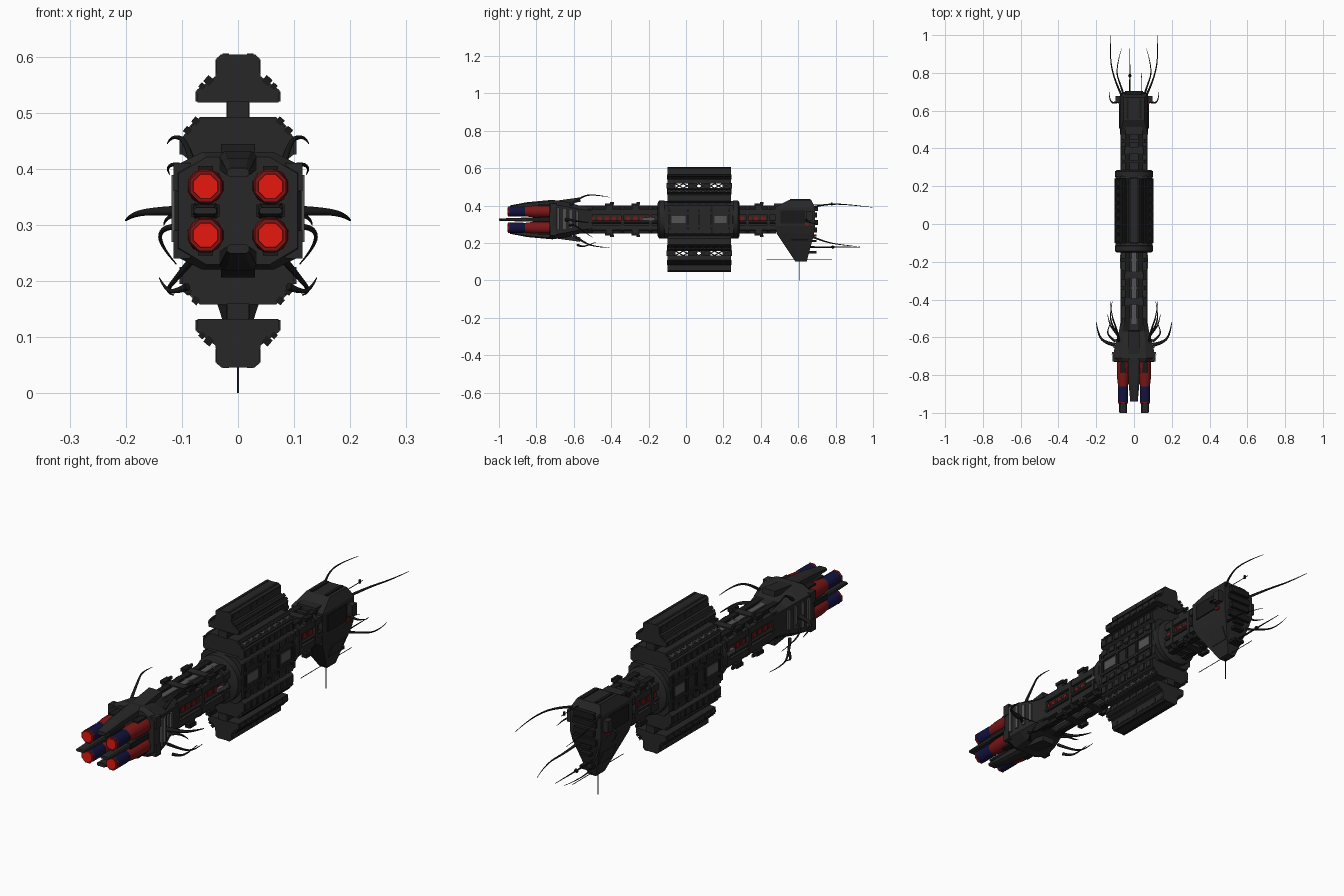
import bpy, bmesh, math
from mathutils import Vector, Matrix

if "Cube" in bpy.data.objects:
    bpy.data.objects.remove(bpy.data.objects["Cube"])

MID = 0.325
SIDES = (-1, 1)
CORNERS = [(sx, sz) for sx in SIDES for sz in SIDES]


def material(name, r, g, b):
    m = bpy.data.materials.new(name)
    m.use_nodes = True
    m.diffuse_color = (r, g, b, 1)
    m.node_tree.nodes["Principled BSDF"].inputs["Base Color"].default_value = (r, g, b, 1)
    return m


HULL = material("charcoal hull", .02, .02, .02)
BLACK = material("black trim", .01, .01, .01)
GREY = material("grey panel", .09, .09, .09)
RED = material("dark red paint", .2, .008, .008)
NAVY = material("navy paint", .006, .006, .05)
GLOW = material("bright red glow", .9, .01, .005)


def finish(name, bm, mat):
    bmesh.ops.recalc_face_normals(bm, faces=bm.faces)
    mesh = bpy.data.meshes.new(name)
    bm.to_mesh(mesh)
    bm.free()
    mesh.materials.append(mat)
    ob = bpy.data.objects.new(name, mesh)
    bpy.context.collection.objects.link(ob)
    return ob


def box(name, center, size, mat=HULL, turn=0, axis='Y'):
    bm = bmesh.new()
    bmesh.ops.create_cube(bm, size=1)
    m = Matrix.Translation(center) @ Matrix.Rotation(math.radians(turn), 4, axis)
    bmesh.ops.transform(bm, matrix=m @ Matrix.Diagonal((*size, 1)), verts=bm.verts)
    return finish(name, bm, mat)


def loft(name, rings, mat=HULL):
    """Skin a stack of equal-length point rings and cap both ends."""
    bm = bmesh.new()
    rows = [[bm.verts.new(p) for p in ring] for ring in rings]
    for a, b in zip(rows, rows[1:]):
        for i in range(len(a)):
            j = (i + 1) % len(a)
            bm.faces.new((a[i], a[j], b[j], b[i]))
    bm.faces.new(rows[0])
    bm.faces.new(rows[-1])
    return finish(name, bm, mat)


def octagon(y, hx, hz, cx, cz, z=MID):
    pts = [(hx, hz - cz), (hx - cx, hz), (cx - hx, hz), (-hx, hz - cz)]
    return [(x, y, z + h) for x, h in pts + [(-x, -h) for x, h in pts]]


def tube(name, x, z, stations, mat, sides=12):
    """Round body along y from (y, radius) stations."""
    angles = [math.tau * (i + .5) / sides for i in range(sides)]
    ob = loft(name, [[(x + r * math.cos(a), y, z + r * math.sin(a)) for a in angles]
                     for y, r in stations], mat)
    bpy.context.view_layer.objects.active = ob
    ob.select_set(True)
    bpy.ops.object.shade_smooth_by_angle(angle=math.radians(35))
    ob.select_set(False)
    return ob


def tendril(name, points, radius, tip=.15):
    cu = bpy.data.curves.new(name, 'CURVE')
    cu.dimensions = '3D'
    cu.bevel_depth = radius
    cu.bevel_resolution = 1
    cu.use_fill_caps = True
    sp = cu.splines.new('NURBS')
    sp.points.add(len(points) - 1)
    for i, (pt, co) in enumerate(zip(sp.points, points)):
        pt.co = (*co, 1)
        pt.radius = 1 + (tip - 1) * i / (len(points) - 1)
    sp.use_endpoint_u = True
    sp.order_u = 3
    sp.resolution_u = 6
    cu.materials.append(BLACK)
    ob = bpy.data.objects.new(name, cu)
    bpy.context.collection.objects.link(ob)
    bpy.context.view_layer.objects.active = ob
    ob.select_set(True)
    bpy.ops.object.convert(target='MESH')
    bpy.context.object.select_set(False)


# Spine with side recesses, truss panels and pipes
loft("spine", [octagon(y, .055, .065, .02, .02) for y in (-.6, .5)])
for sx, sz in CORNERS:
    box("spine_rail", (sx * .058, -.05, MID + sz * .042), (.02, 1.08, .028))
    box("spine_edge_rail", (sx * .035, -.05, MID + sz * .066), (.026, 1.06, .018), BLACK)
for sx in SIDES:
    for start, count in ((-.5, 9), (.3, 4)):
        for i in range(count):
            box("red_truss_panel", (sx * .056, start + i * .038, MID + .006), (.008, .024, .02), RED)
    tube("side_pipe", sx * .062, MID - .012, [(-.55, .009), (.48, .009)], HULL, 8)
    box("side_tank", (sx * .066, -.2, MID + .003), (.014, .07, .016), GREY)
for sz in SIDES:
    box("spine_keel_strip", (0, -.33, MID + sz * .067), (.026, .4, .012), GREY)
    for y in (-.41, -.27, .39):
        box("spine_collar", (0, y, MID + sz * .067), (.135, .035, .022))
        for sx in SIDES:
            box("collar_clamp", (sx * .06, y, MID + sz * .079), (.024, .045, .014), BLACK)
            box("collar_fin", (sx * .05, y + .015, MID + sz * .088), (.008, .02, .012))
for y in (-.34, -.19, .33, .44):
    loft("spine_frame", [octagon(y + d, .071, .073, .018, .018) for d in (-.008, .008)])

# Central drum between two collar rings
loft("central_drum", [octagon(y, .097, .1, .025, .025) for y in (-.115, .255)])
for y in (-.13, .265):
    bm_ring = [(y - .022, .088), (y - .014, .102), (y + .014, .102), (y + .022, .088)]
    tube("collar_ring", 0, MID, bm_ring, HULL, 24)
for sx in SIDES:
    for y, length in ((-.04, .075), (.185, .065)):
        box("side_window", (sx * .097, y, MID), (.006, length, .038), GREY)
    for y in (-.09, .01, .07, .135, .23):
        box("drum_rib", (sx * .097, y, MID), (.01, .012, .15), BLACK)
    for sz in SIDES:
        box("drum_stringer", (sx * .097, .07, MID + sz * .035), (.012, .34, .01))
        for i in range(7):
            box("drum_bumper", (sx * .096, -.075 + i * .048, MID + sz * .066), (.014, .034, .024))

# Upper and lower cargo pods: shoulder, lattice neck and outer pod
SHOULDER = [(.08, .085), (.099, .1), (.099, .132), (.068, .167), (.02, .167)]
POD = [(.022, .193), (.072, .193), (.074, .215), (.04, .24), (.038, .272), (.03, .279)]
Y0, Y1 = -.1, .24
for sz in SIDES:
    for name, half in (("pod_shoulder", SHOULDER), ("outer_pod", POD)):
        outline = half + [(-x, h) for x, h in reversed(half)]
        loft(name, [[(x, y, MID + sz * h) for x, h in outline] for y in (Y0, Y1)])
    for y in (Y0 + .02, .035, .105, Y1 - .02):
        box("neck_post", (0, y, MID + sz * .18), (.04, .05, .03))
    for sx in SIDES:
        for i in range(8):
            y = Y0 + .022 + i * .042
            for tilt in (-30, 30):
                box("neck_lattice", (sx * .018, y, MID + sz * .18), (.005, .052, .006), BLACK, tilt, 'X')
                slope = box("shoulder_lattice", (0, 0, 0), (.004, .05, .005), GREY, tilt, 'X')
                slope.matrix_world = (Matrix.Translation((sx * .084, y, MID + sz * .15))
                                      @ Matrix.Rotation(-sx * sz * math.radians(41), 4, 'Y'))
            box("shoulder_rib", (sx * .096, y, MID + sz * .115), (.016, .028, .03))
            box("pod_rib", (sx * .071, y, MID + sz * .204), (.01, .028, .018))
            box("pod_crown_rib", (sx * .036, y, MID + sz * .258), (.008, .028, .024))
        for x, h, s in ((.09, .143, .012), (.075, .16, .012), (.052, .232, .014), (.064, .222, .01)):
            box("pod_long_rail", (sx * x, .07, MID + sz * h), (s, .345, s), BLACK, 40)
        box("pod_top_rail", (sx * .022, .07, MID + sz * .276), (.012, .34, .008), BLACK)

# Engine housing, flaring toward the engines
loft("engine_housing", [octagon(-.73, .106, .096, .05, .03), octagon(-.71, .113, .105, .05, .025),
                        octagon(-.64, .1, .095, .04, .025), octagon(-.57, .08, .075, .025, .02),
                        octagon(-.5, .068, .068, .02, .02)])
for sx in SIDES:
    for i in range(4):
        box("housing_vent", (sx * (.111 - i * .0085), -.685 + i * .034, MID + .004),
            (.012, .014, .12 - i * .012), GREY, sx * 14, 'Z')
    for sz in SIDES:
        box("housing_shoulder", (sx * .1, -.71, MID + sz * .06), (.03, .035, .05))
for sz in SIDES:
    box("housing_spine_plate", (0, -.65, MID + sz * .095), (.06, .17, .024), HULL, sz * 8, 'X')
    loft("engine_guard", [octagon(-.94, .02, .008, .006, .004, MID + sz * .068),
                          octagon(-.85, .028, .015, .01, .006, MID + sz * .078),
                          octagon(-.71, .034, .02, .01, .008, MID + sz * .086)])

# Four engines with glowing nozzles
for sx, sz in CORNERS:
    x, z = sx * .058, MID + sz * .0435
    tube("engine_body", x, z, [(-.72, .033), (-.82, .032), (-.86, .027)], RED)
    tube("engine_sleeve", x, z, [(-.85, .025), (-.87, .028), (-.945, .028)], NAVY)
    tube("nozzle_rim", x, z, [(-.94, .029), (-.951, .03)], RED, 8)
    tube("nozzle_glow", x, z, [(-.95, .024), (-.954, .023)], GLOW, 8)
    box("engine_clamp", (x, -.76, z + sz * .03), (.026, .06, .012), BLACK)
for sx in SIDES:
    loft("engine_spike", [octagon(-1, .02, .006, .004, .003), octagon(-.88, .022, .01, .005, .004),
                          octagon(-.72, .024, .014, .005, .005)]).location.x = sx * .058
    box("spike_base", (sx * .058, -.79, MID), (.05, .13, .022), BLACK)

# Command head: tapering block with deep keel
HEAD = [(.10, .585, .645, .018), (.25, .485, .685, .066), (.29, .475, .69, .075),
        (.39, .475, .69, .075), (.43, .55, .67, .055)]
loft("command_head", [[(-w, a, z), (w, a, z), (w, b, z), (-w, b, z)] for z, a, b, w in HEAD])
for i, z in enumerate((.27, .31, .35, .385)):
    box("head_stern_block", (0, .69, z), (.11 - .015 * (i % 2), .02 + .01 * (i % 2), .026), BLACK)
for sx in SIDES:
    box("head_side_plate", (sx * .076, .57, .34), (.008, .13, .07), BLACK)
    box("head_fin", (sx * .084, .66, .345), (.03, .035, .05))
    box("head_roof_rail", (sx * .035, .61, .43), (.012, .11, .01), BLACK)
    box("head_red_light", (sx * .078, .645, .3), (.008, .02, .012), RED)
    box("head_keel_plate", (sx * .045, .61, .19), (.01, .09, .06), HULL, sx * 19)
box("head_roof_block", (0, .5, .4), (.09, .06, .02))

# Antennae and probes
tube("forward_mast", 0, .11, [(.43, .0015), (.78, .0015)], BLACK, 6)
box("keel_mast", (0, .605, .06), (.003, .003, .12), BLACK)
tube("stern_probe", -.022, .178, [(.64, .005), (.74, .004), (.93, .0012)], BLACK, 6)
tube("probe_bulb", -.022, .178, [(.775, .004), (.785, .01), (.795, .004)], BLACK, 8)
tube("upper_probe", .04, .405, [(.66, .002), (.8, .0015)], BLACK, 6)
box("probe_tip", (.04, .78, .408), (.006, .008, .016), BLACK)
for z in (.15, .21, .24):
    box("probe_mount", (0, .675, z), (.05, .045, .012), BLACK)

# Tendrils, paired left and right
PATHS = [
    ("stern_upper_tendril", .006, [(.06, .67, .39), (.1, .75, .41), (.13, .88, .405), (.122, 1, .39)]),
    ("stern_lower_tendril", .006, [(.05, .67, .235), (.07, .73, .21), (.1, .82, .19), (.065, .93, .18)]),
    ("stern_hook", .007, [(.08, .65, .33), (.11, .635, .32), (.13, .66, .31), (.132, .7, .3)]),
    ("housing_side_tendril", .011, [(.1, -.64, .325), (.15, -.63, .325), (.19, -.59, .318), (.2, -.52, .308)]),
    ("housing_upper_tendril", .007, [(.08, -.62, .4), (.09, -.56, .45), (.118, -.49, .46), (.126, -.41, .445)]),
    ("housing_lower_tendril", .007, [(.08, -.6, .24), (.11, -.55, .205), (.13, -.49, .18), (.115, -.41, .175)]),
    ("housing_low_hook", .007, [(.1, -.62, .295), (.13, -.6, .3), (.145, -.56, .27), (.11, -.5, .23)]),
    ("housing_outer_hook", .007, [(.09, -.58, .19), (.11, -.56, .18), (.13, -.53, .185), (.14, -.48, .205)]),
]
for sx in SIDES:
    for name, radius, path in PATHS:
        tendril(name, [(sx * x, y, z) for x, y, z in path], radius)
